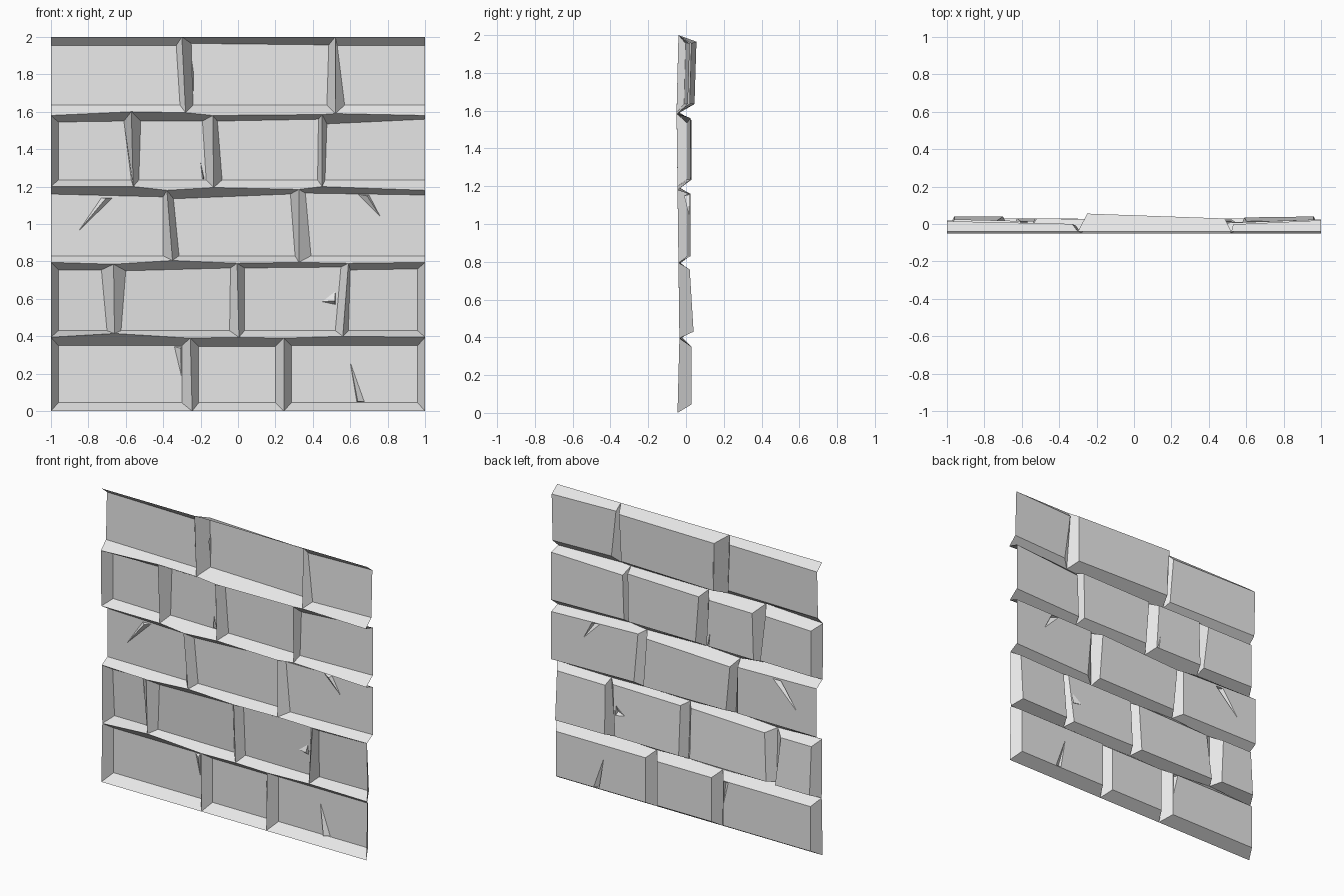
import bpy
import bmesh
from mathutils import Vector
from mathutils.geometry import delaunay_2d_cdt

cube = bpy.data.objects.get("Cube")
if cube:
    bpy.data.objects.remove(cube, do_unlink=True)

stone = bpy.data.materials.new("pale_grey_stone")
stone.use_nodes = True
stone.diffuse_color = (0.8, 0.8, 0.8, 1)
stone.node_tree.nodes["Principled BSDF"].inputs["Base Color"].default_value = (0.8, 0.8, 0.8, 1)

GROOVE_Y = -0.04

# Horizontal mortar seams, bottom to top: depth, then (x, z) points
SEAMS = [
    (-.045, [(-1, 0), (-.245, 0), (.245, 0), (1, 0)]),
    (-.035, [(-1, .395), (-.66, .415), (-.255, .39), (.005, .395),
             (.245, .39), (.56, .4), (1, .395)]),
    (-.04, [(-1, .795), (-.665, .785), (-.35, .805), (-.005, .79),
            (.325, .795), (.59, .79), (1, .795)]),
    (-.045, [(-1, 1.2), (-.56, 1.2), (-.38, 1.18), (-.13, 1.195),
             (.325, 1.185), (.45, 1.2), (1, 1.18)]),
    (-.05, [(-1, 1.58), (-.57, 1.6), (-.28, 1.595), (-.135, 1.58),
            (.45, 1.585), (.52, 1.59), (1, 1.58)]),
    (-.04, [(-1, 2), (-.3, 2), (.52, 2), (1, 2)]),
]

# Upright grooves of each course: (x at top, x at bottom)
GROOVES = [
    [(-.255, -.245), (.245, .245)],
    [(-.665, -.66), (-.005, .005), (.59, .56)],
    [(-.38, -.35), (.325, .325)],
    [(-.57, -.56), (-.135, -.13), (.45, .45)],
    [(-.3, -.28), (.52, .52)],
]

# Raised faces of each course: bottom z, forward tilt, then for each brick
# left x (top, bottom), right x (top, bottom), top z (left, right), y (left, right)
COURSES = [
    (.045, 0, [
        ((-.96, -.96), (-.3, -.3), (.35, .35), (.03, .03)),
        ((-.21, -.21), (.2, .2), (.345, .345), (.025, .025)),
        ((.285, .285), (.96, .96), (.35, .35), (.03, .03))]),
    (.43, -.02, [
        ((-.96, -.96), (-.73, -.7), (.755, .755), (.04, .04)),
        ((-.6, -.625), (-.04, -.045), (.75, .765), (.03, .025)),
        ((.035, .035), (.55, .52), (.765, .77), (.03, .025)),
        ((.6, .59), (.96, .96), (.755, .76), (.035, .04))]),
    (.83, 0, [
        ((-1, -1), (-.4, -.4), (1.16, 1.145), (.02, .015)),
        ((-.345, -.315), (.28, .305), (1.135, 1.16), (.02, .025)),
        ((.36, .39), (1, 1), (1.165, 1.155), (.005, .025))]),
    (1.235, 0, [
        ((-.96, -.96), (-.61, -.57), (1.545, 1.55), (.025, .015)),
        ((-.52, -.53), (-.19, -.17), (1.55, 1.55), (.03, .025)),
        ((-.11, -.085), (.43, .425), (1.55, 1.56), (.02, .015)),
        ((.475, .465), (1, 1), (1.535, 1.56), (.005, .025))]),
    (1.635, .01, [
        ((-1, -1), (-.33, -.31), (1.955, 1.955), (.005, -.01)),
        ((-.25, -.24), (.485, .475), (1.965, 1.957), (.045, .02)),
        ((.53, .57), (1, 1), (1.955, 1.955), (-.01, .01))]),
]

# Chipped spots, by (course, brick): three rim points and a dented point
CHIPS = {
    (0, 0): [(-.34, .345), (-.303, .19), (-.303, .347), (-.306, .335)],
    (0, 2): [(.6, .26), (.635, .05), (.675, .05), (.64, .052)],
    (1, 2): [(.45, .585), (.52, .64), (.52, .57), (.518, .59)],
    (2, 0): [(-.85, .965), (-.73, 1.14), (-.67, 1.14), (-.705, 1.138)],
    (2, 2): [(.64, 1.16), (.76, 1.04), (.7, 1.155), (.69, 1.15)],
    (3, 1): [(-.2, 1.33), (-.19, 1.24), (-.18, 1.24), (-.184, 1.25)],
    (4, 1): [(-.245, 1.86), (-.2, 1.79), (-.238, 1.81), (-.24, 1.82)],
}
DENT = 0.025


def seam_part(index, left, right):
    """Points of one seam between two x positions."""
    depth, points = SEAMS[index]
    return [Vector((x, depth, z)) for x, z in points
            if left - 1e-4 <= x <= right + 1e-4]


def build_brick(course, number):
    low, tilt, bricks = COURSES[course]
    left, right, top, depth = bricks[number]
    sides = [(-1, -1)] + GROOVES[course] + [(1, 1)]
    g_left, g_right = sides[number], sides[number + 1]

    def surface(x, z):
        across = (x - left[1]) / (right[1] - left[1])
        up = (z - low) / (top[0] - low)
        return Vector((x, depth[0] + (depth[1] - depth[0]) * across + tilt * up, z))

    corners = [(left[1], low), (right[1], low), (right[0], top[1]), (left[0], top[0])]
    inner = [surface(x, z) for x, z in corners]
    lower = seam_part(course, g_left[1], g_right[1])
    upper = seam_part(course + 1, g_left[0], g_right[0])

    # Sloped edges around the raised face; open where the wall runs on
    polygons = [lower + [inner[1], inner[0]],
                upper + [inner[2], inner[3]]]
    if left[0] > -1:
        polygons.append([lower[0], inner[0], inner[3], upper[0]])
    if right[0] < 1:
        polygons.append([lower[-1], inner[1], inner[2], upper[-1]])

    # Raised face, cut around its chip if it has one
    chip = CHIPS.get((course, number))
    if chip:
        flat = [Vector(p) for p in corners + chip]
        rim = [(4, 5), (5, 6), (6, 4)]
        points, _, faces, origin, _, _ = delaunay_2d_cdt(flat, rim, [], 0, 1e-5)
        solid = [surface(p.x, p.y) for p in points]
        for point, source in zip(solid, origin):
            if len(flat) - 1 in source:
                point.y -= DENT
        polygons += [[solid[i] for i in face] for face in faces]
    else:
        polygons.append(inner)

    bm = bmesh.new()
    for polygon in polygons:
        face = bm.faces.new([bm.verts.new(p) for p in polygon])
        face.normal_update()
        if face.normal.y < 0:
            face.normal_flip()
    bmesh.ops.remove_doubles(bm, verts=bm.verts[:], dist=1e-4)
    name = f"brick_course_{course + 1}_{number + 1}"
    mesh = bpy.data.meshes.new(name)
    bm.to_mesh(mesh)
    bm.free()
    mesh.materials.append(stone)
    bpy.context.collection.objects.link(bpy.data.objects.new(name, mesh))


for course, (_, _, bricks) in enumerate(COURSES):
    for number in range(len(bricks)):
        build_brick(course, number)
